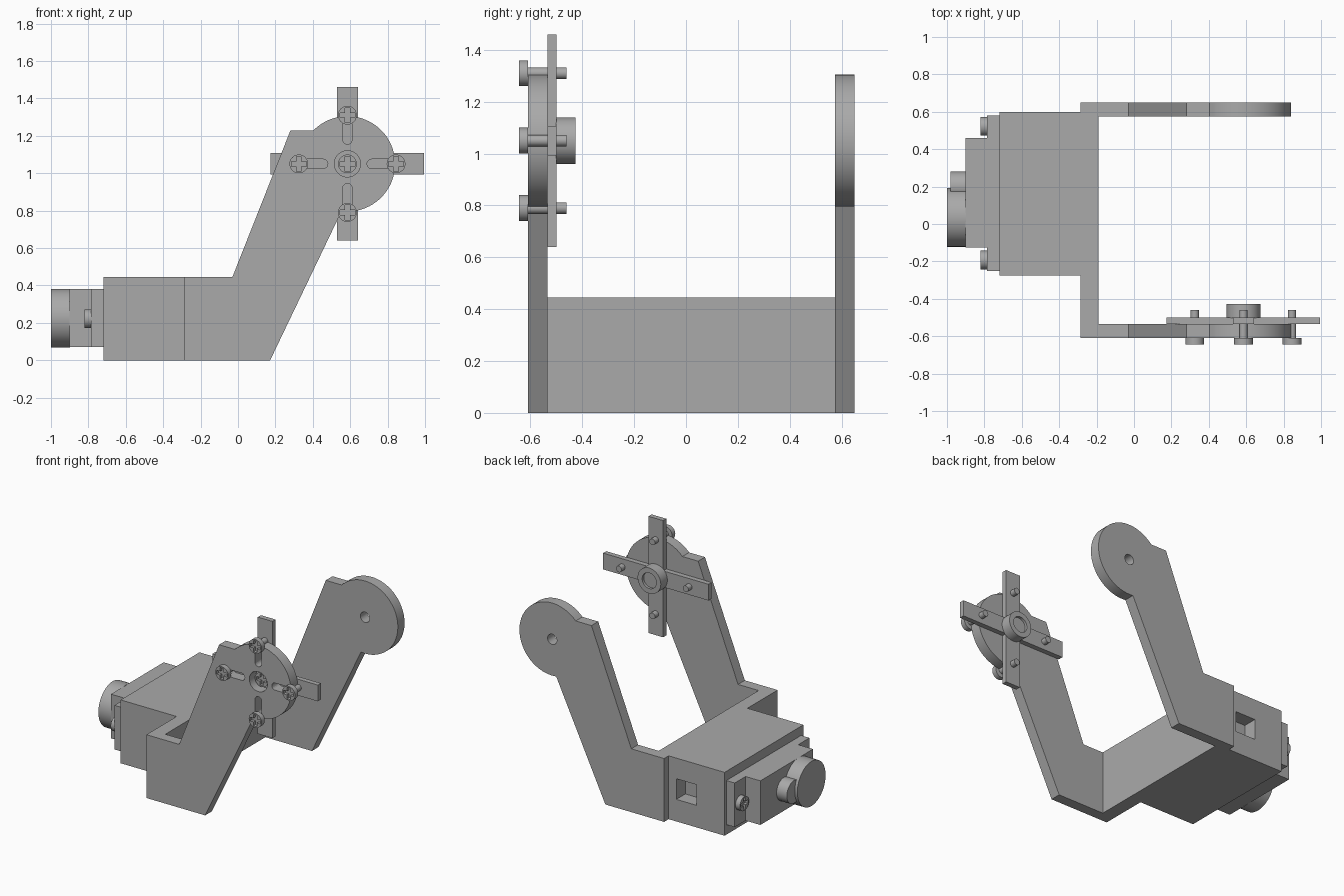
import bpy, bmesh
from math import pi, sin, cos, atan2, sqrt, radians
from mathutils import Matrix, Vector

cube = bpy.data.objects.get("Cube")
if cube:
    bpy.data.objects.remove(cube, do_unlink=True)

grey = bpy.data.materials.new("grey")
grey.use_nodes = True
GREY = (0.4, 0.4, 0.4, 1)
grey.diffuse_color = GREY
grey.node_tree.nodes["Principled BSDF"].inputs["Base Color"].default_value = GREY


def finish(name, bm, smooth=False):
    bmesh.ops.recalc_face_normals(bm, faces=bm.faces)
    mesh = bpy.data.meshes.new(name)
    bm.to_mesh(mesh)
    bm.free()
    mesh.materials.append(grey)
    obj = bpy.data.objects.new(name, mesh)
    bpy.context.collection.objects.link(obj)
    if smooth:
        shade(obj)
    return obj


def shade(obj):
    bpy.ops.object.select_all(action="DESELECT")
    obj.select_set(True)
    bpy.context.view_layer.objects.active = obj
    bpy.ops.object.shade_smooth_by_angle(angle=radians(30))


def box(name, x, y, z):
    bm = bmesh.new()
    bmesh.ops.create_cube(bm, size=1)
    for v in bm.verts:
        v.co = [(r[0] + r[1]) / 2 + c * (r[1] - r[0]) for c, r in zip(v.co, (x, y, z))]
    return finish(name, bm)


def prism(name, points, y0, y1, smooth=False):
    """Extrude an x-z outline from y0 to y1."""
    bm = bmesh.new()
    face = bm.faces.new([bm.verts.new((x, y0, z)) for x, z in points])
    ext = bmesh.ops.extrude_face_region(bm, geom=[face])
    moved = [v for v in ext["geom"] if isinstance(v, bmesh.types.BMVert)]
    bmesh.ops.translate(bm, verts=moved, vec=(0, y1 - y0, 0))
    return finish(name, bm, smooth)


def arc(cx, cz, r, a0, a1, n):
    return [(cx + r * cos(a0 + (a1 - a0) * i / n), cz + r * sin(a0 + (a1 - a0) * i / n))
            for i in range(n + 1)]


def disc(name, cx, cz, r, y0, y1, n=48):
    return prism(name, arc(cx, cz, r, 0, 2 * pi, n)[:-1], y0, y1, True)


def cut(obj, cutters):
    """Subtract the cutters and bake the result."""
    for c in cutters:
        mod = obj.modifiers.new("cut", "BOOLEAN")
        mod.operation, mod.solver, mod.object = "DIFFERENCE", "EXACT", c
    deps = bpy.context.evaluated_depsgraph_get()
    obj.data = bpy.data.meshes.new_from_object(obj.evaluated_get(deps))
    obj.modifiers.clear()
    for c in cutters:
        bpy.data.objects.remove(c, do_unlink=True)
    shade(obj)


def place(obj, matrix):
    obj.data.transform(matrix)


def screw_head(name, cx, cz, y0, y1):
    """Round head facing -y with a cross recess."""
    head = disc(name, cx, cz, 0.05, y0, y1, 32)
    a, b, d = 0.04, 0.013, y0 + 0.022
    cross = [(a, -b), (a, b), (b, b), (b, a), (-b, a), (-b, b),
             (-a, b), (-a, -b), (-b, -b), (-b, -a), (b, -a), (b, -b)]
    cut(head, [prism("cross_cutter", [(cx + x, cz + z) for x, z in cross], y0 - 0.02, d)])
    return head


HX, HZ, R = 0.585, 1.05, 0.255      # pivot centre and arm end radius
FRONT, BACK = (-0.61, -0.535), (0.575, 0.65)

# Bracket arms: angled plates with a round end
top_z = 1.228
a_end = pi - atan2(top_z - HZ, sqrt(R * R - (top_z - HZ) ** 2))
outline = [(-0.285, 0), (0.172, 0)] + arc(HX, HZ, R, radians(-97), a_end, 48) \
    + [(0.28, top_z), (-0.03, 0.445), (-0.285, 0.445)]
front_arm = prism("front_arm", outline, *FRONT)
back_arm = prism("back_arm", outline, *BACK)
cut(back_arm, [disc("pivot_cutter", HX, HZ, 0.036, 0.5, 0.7, 32)])

# Front arm centre hole and four radial slots
cutters = [disc("hub_cutter", HX, HZ, 0.07, -0.7, -0.5)]
for k in range(4):
    w = 0.025
    slot = arc(0.22, 0, w, -pi / 2, pi / 2, 10) + arc(0.13, 0, w, pi / 2, 3 * pi / 2, 10)
    c, s = cos(k * pi / 2), sin(k * pi / 2)
    cutters.append(prism("slot_cutter", [(HX + x * c - z * s, HZ + x * s + z * c)
                                         for x, z in slot], -0.7, -0.5))
cut(front_arm, cutters)

# Bracket web and housing with a side window
box("bracket_web", (-0.285, -0.19), (-0.537, 0.577), (0, 0.445))
housing = box("motor_housing", (-0.72, -0.28), (-0.275, 0.6), (0, 0.445))
cut(housing, [box("window_cutter", (-0.5, -0.345), (0.5, 0.7), (0.155, 0.3))])

# Motor: flange, body and round gear covers
box("motor_flange", (-0.785, -0.718), (-0.25, 0.58), (0.07, 0.38))
box("motor_body", (-0.9, -0.783), (-0.125, 0.46), (0.07, 0.38))
turn = Matrix.Rotation(-pi / 2, 4, "Z")      # points -y towards -x
for name, y, r, x0 in (("large_gear_cover", 0.035, 0.157, -1.0),
                       ("small_gear_cover", 0.2, 0.08, -0.98)):
    cover = disc(name, 0, 0, r, x0, -0.898)
    place(cover, Matrix.Translation((0, y, 0.225)) @ turn)

# Flange screws
for name, y in (("flange_screw_back", 0.522), ("flange_screw_front", -0.193)):
    head = screw_head(name, 0, 0, -0.82, -0.784)
    place(head, Matrix.Translation((0, y, 0.222)) @ turn)

# Cross-shaped horn with a recessed hub
L, W = 0.41, 0.057
horn = [(L, -W), (L, W), (W, W), (W, L), (-W, L), (-W, W),
        (-L, W), (-L, -W), (-W, -W), (-W, -L), (W, -L), (W, -W)]
prism("horn_cross", [(HX + x, HZ + z) for x, z in horn], -0.535, -0.5)
hub = disc("horn_hub", HX, HZ, 0.09, -0.502, -0.427)
cut(hub, [disc("recess_cutter", HX, HZ, 0.055, -0.445, -0.4)])

# Horn screws: four on the rim, one sunk in the centre
for k in range(4):
    x, z = HX + 0.26 * cos(k * pi / 2), HZ + 0.26 * sin(k * pi / 2)
    screw_head("horn_screw_head_%d" % (k + 1), x, z, -0.645, -0.61)
    disc("horn_screw_shaft_%d" % (k + 1), x, z, 0.022, -0.615, -0.46, 24)
screw_head("centre_screw", HX, HZ, -0.575, -0.534)
